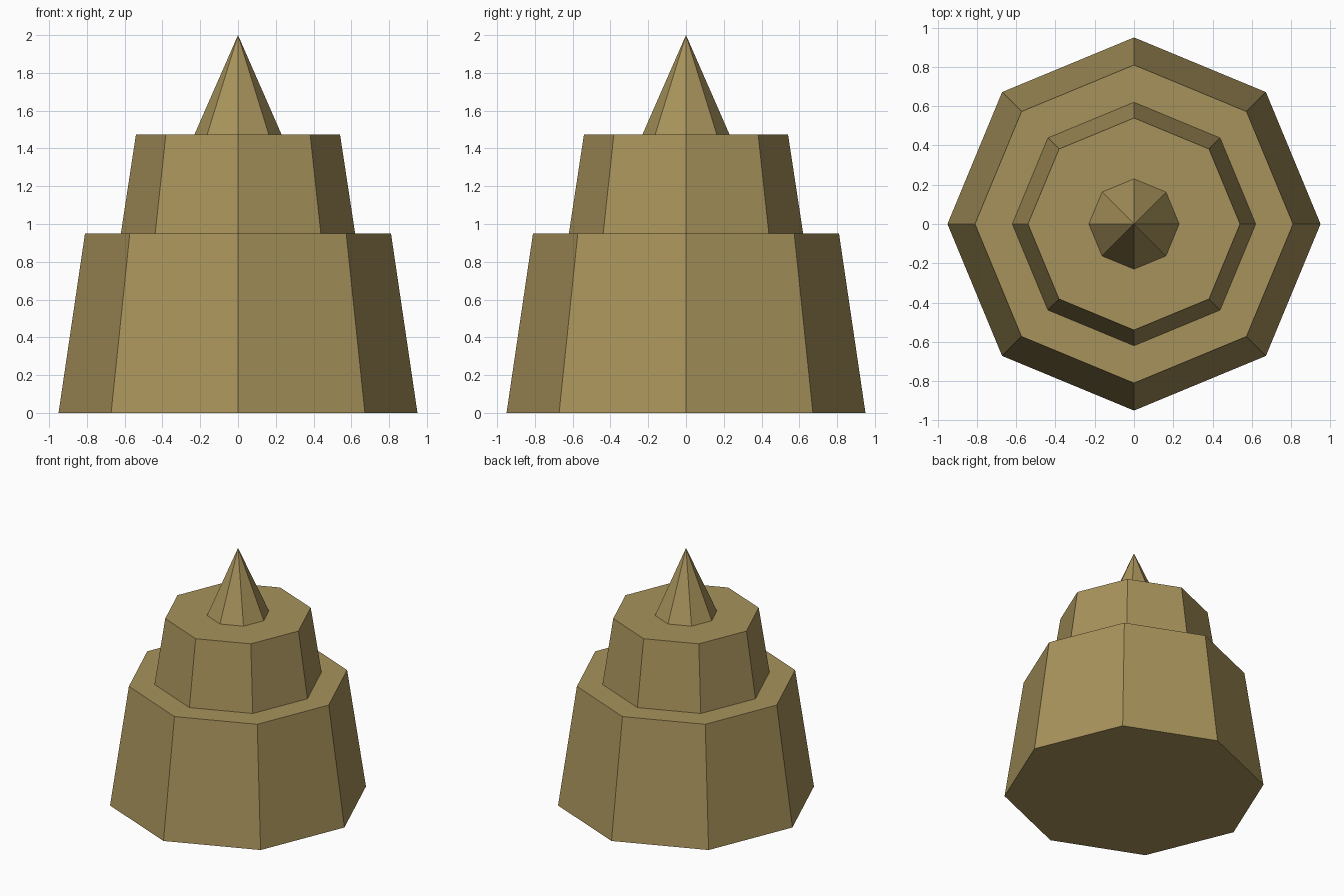
import bpy
import bmesh
from mathutils import Matrix

if "Cube" in bpy.data.objects:
    bpy.data.objects.remove(bpy.data.objects["Cube"])

SIDES = 8

sand = bpy.data.materials.new("sandstone")
sand.diffuse_color = (0.39, 0.29, 0.105, 1.0)
sand.use_nodes = True
sand.node_tree.nodes["Principled BSDF"].inputs["Base Color"].default_value = sand.diffuse_color


def tapered_tier(name, r_bottom, r_top, z_bottom, z_top):
    """Eight-sided frustum (or spike when r_top is 0), corners on the axes."""
    bm = bmesh.new()
    bmesh.ops.create_cone(
        bm, cap_ends=True, cap_tris=False, segments=SIDES,
        radius1=r_bottom, radius2=r_top, depth=z_top - z_bottom,
        matrix=Matrix.Translation((0, 0, (z_bottom + z_top) / 2)))
    bmesh.ops.remove_doubles(bm, verts=bm.verts, dist=1e-5)
    mesh = bpy.data.meshes.new(name)
    bm.to_mesh(mesh)
    bm.free()
    mesh.materials.append(sand)
    obj = bpy.data.objects.new(name, mesh)
    bpy.context.collection.objects.link(obj)
    return obj


# Broad base, narrower middle and pointed top
tapered_tier("lower_tier", 0.95, 0.81, 0.0, 0.95)
tapered_tier("upper_tier", 0.62, 0.54, 0.95, 1.475)
tapered_tier("spire", 0.23, 0.0, 1.475, 2.0)
